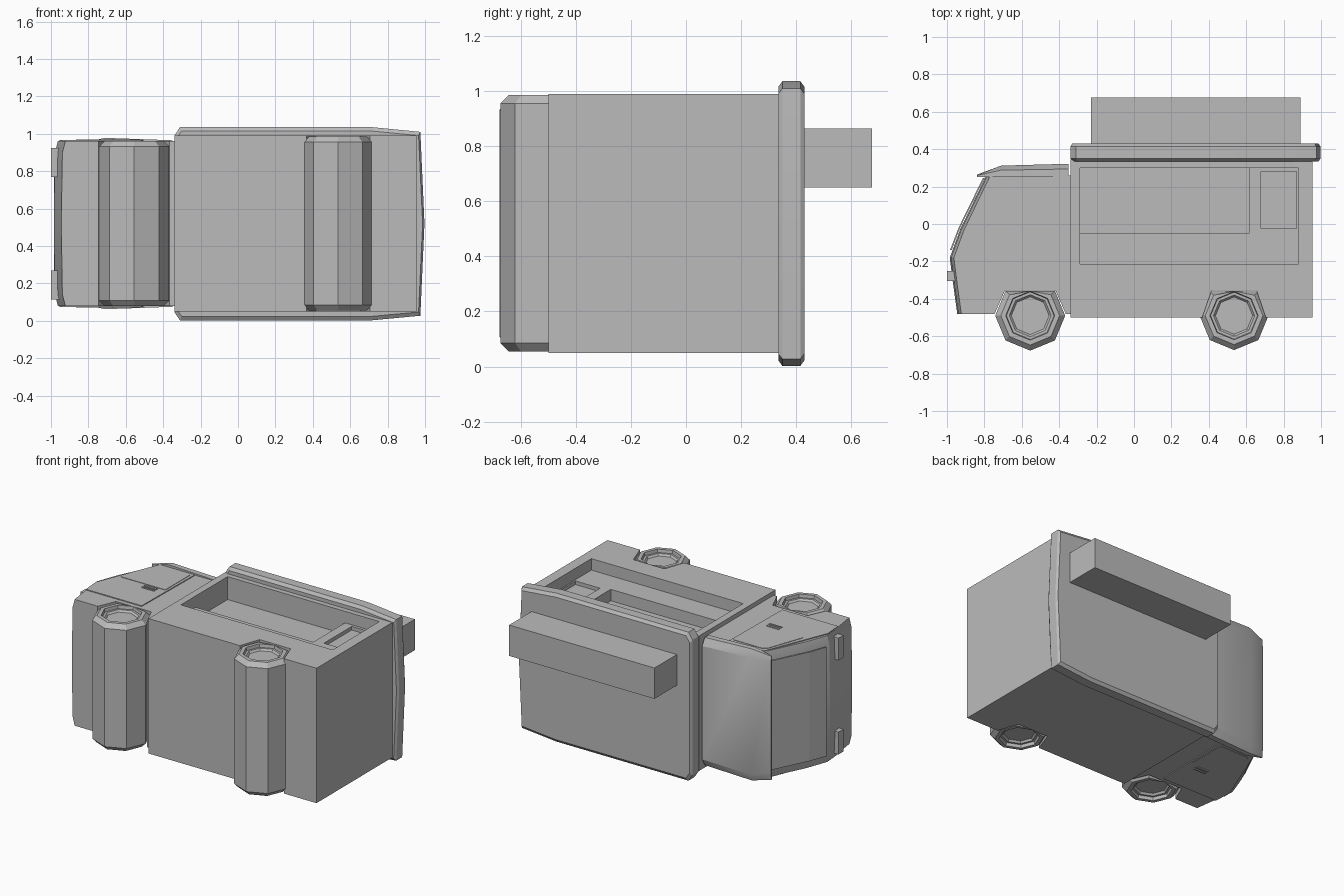
import bpy
import bmesh
import math

if "Cube" in bpy.data.objects:
    bpy.data.objects.remove(bpy.data.objects["Cube"], do_unlink=True)

grey = bpy.data.materials.new("plain_grey")
grey.use_nodes = True
grey.diffuse_color = (0.5, 0.5, 0.5, 1)
grey.node_tree.nodes["Principled BSDF"].inputs["Base Color"].default_value = (0.5, 0.5, 0.5, 1)

MID = 0.52  # centre plane of the vehicle, which lies on its side


def loft(name, rings):
    """Join rings of equal length with quads and cap both ends."""
    bm = bmesh.new()
    loops = [[bm.verts.new(p) for p in ring] for ring in rings]
    for a, b in zip(loops, loops[1:]):
        for i in range(len(a)):
            j = (i + 1) % len(a)
            bm.faces.new((a[i], a[j], b[j], b[i]))
    bm.faces.new(loops[0])
    bm.faces.new(loops[-1])
    bmesh.ops.recalc_face_normals(bm, faces=bm.faces)
    mesh = bpy.data.meshes.new(name)
    bm.to_mesh(mesh)
    bm.free()
    mesh.materials.append(grey)
    obj = bpy.data.objects.new(name, mesh)
    bpy.context.collection.objects.link(obj)
    return obj


def prism(name, outline, z0, z1):
    return loft(name, [[(x, y, z) for x, y in outline] for z in (z0, z1)])


def box(name, x0, x1, y0, y1, z0, z1):
    return prism(name, [(x0, y0), (x1, y0), (x1, y1), (x0, y1)], z0, z1)


def carve(obj, cutter):
    mod = obj.modifiers.new("carve", "BOOLEAN")
    mod.operation = "DIFFERENCE"
    mod.solver = "EXACT"
    mod.object = cutter
    bpy.context.view_layer.update()
    graph = bpy.context.evaluated_depsgraph_get()
    mesh = bpy.data.meshes.new_from_object(obj.evaluated_get(graph))
    obj.modifiers.clear()
    obj.data = mesh
    bpy.data.objects.remove(cutter, do_unlink=True)


def smooth(obj, angle):
    bpy.ops.object.select_all(action="DESELECT")
    obj.select_set(True)
    bpy.context.view_layer.objects.active = obj
    bpy.ops.object.shade_smooth_by_angle(angle=math.radians(angle))


# Rear body with wheel arch, serving hatch, deeper opening and small window
body = prism("rear_body", [
    (-0.34, -0.5), (0.365, -0.5), (0.415, -0.355), (0.655, -0.355),
    (0.705, -0.5), (0.955, -0.5), (0.955, 0.345), (-0.34, 0.345)], 0.05, 0.99)
carve(body, box("hatch_cutter", -0.29, 0.88, -0.215, 0.3, 0.91, 1.1))
carve(body, box("opening_cutter", -0.29, 0.615, -0.05, 0.3, 0.83, 1.1))
carve(body, box("window_cutter", 0.68, 0.87, -0.025, 0.28, 0.885, 1.1))

# Body roof slab with softened rims
outline = [(-0.34, 0.047), (-0.31, 0.002), (0.71, 0.002), (0.975, 0.027), (0.997, MID),
           (0.975, 1.01), (0.71, 1.036), (-0.31, 1.036), (-0.34, 0.99)]
rings = []
for y, sx, sz in ((0.335, 0.985, 0.96), (0.35, 1, 1), (0.415, 1, 1), (0.43, 0.985, 0.96)):
    rings.append([(0.33 + (x - 0.33) * sx, y, MID + (z - MID) * sz) for x, z in outline])
smooth(loft("body_roof", rings), 25)

# Roof sign box
box("roof_box", -0.23, 0.89, 0.42, 0.676, 0.65, 0.865)

# Cab, with a front that bows out in the middle
cab_outline = [(-0.34, 0.26), (-0.79, 0.26), (-0.93, -0.03), (-0.985, -0.18), (-0.97, -0.3),
               (-0.945, -0.48), (-0.745, -0.48), (-0.69, -0.355), (-0.42, -0.355),
               (-0.365, -0.48), (-0.34, -0.48)]
rings = []
for z, back in ((0.08, 0.022), (0.14, 0.006), (MID, 0), (0.9, 0.006), (0.96, 0.022)):
    rings.append([(x + (back if x < -0.75 else 0), y, z) for x, y in cab_outline])
smooth(loft("cab", rings), 20)

# Windscreen plate
prism("windscreen", [(-0.80, 0.245), (-0.93, -0.02), (-0.975, -0.14),
                     (-0.984, -0.14), (-0.938, -0.02), (-0.808, 0.245)], 0.14, 0.9)

# Cab roof cap, widest behind the visor
rings = []
for x, top, half in ((-0.84, 0.264, 0.43), (-0.71, 0.312, 0.458), (-0.35, 0.322, 0.445)):
    low = 0.252
    shoulder = low + (top - low) * 0.6
    side = [(low, half), (shoulder, half), (top, half - 0.05)]
    rings.append([(x, y, MID + h) for y, h in side] +
                 [(x, y, MID - h) for y, h in reversed(side)])
smooth(loft("cab_roof", rings), 25)

# Doors, door windows, handles and headlights, one of each per side
door = [(-0.505, 0.245), (-0.775, 0.245), (-0.955, -0.2), (-0.945, -0.325), (-0.515, -0.325)]
pane = [(-0.525, 0.225), (-0.745, 0.225), (-0.775, 0.2), (-0.865, -0.05), (-0.525, -0.05)]
for side, s in (("left", 1), ("right", -1)):
    face = MID + s * 0.44

    def out(a):
        return face + s * a

    prism("door_" + side, door, out(-0.01), out(0.006))
    prism("door_window_" + side, pane, out(0), out(0.009))
    box("handle_" + side, -0.67, -0.575, -0.08, -0.065, out(0), out(0.012))
    box("handle_lower_" + side, -0.67, -0.575, -0.105, -0.095, out(0), out(0.012))
    box("headlight_" + side, -1.0, -0.95, -0.305, -0.25, MID + s * 0.25, MID + s * 0.405)


def wheel_pair(name, cx, r, z0, z1):
    """Full-width eight-sided wheels with bevelled ends, flat top and sunken hubs."""
    steps = [(0.54, 0.035), (0.6, 0.022), (0.68, 0.022), (0.7, 0), (0.84, 0), (1, 0.03)]
    stations = [(k, z0 + d) for k, d in steps] + [(k, z1 - d) for k, d in reversed(steps)]
    rings = []
    for k, z in stations:
        ring = []
        for i in range(8):
            a = math.radians(45 * i)
            ring.append((cx + r * k * math.cos(a),
                         -0.49 + min(r * k * math.sin(a), r * 0.71), z))
        rings.append(ring)
    loft(name, rings)


wheel_pair("front_wheels", -0.555, 0.187, 0.078, 0.962)
wheel_pair("rear_wheels", 0.535, 0.184, 0.055, 0.985)
